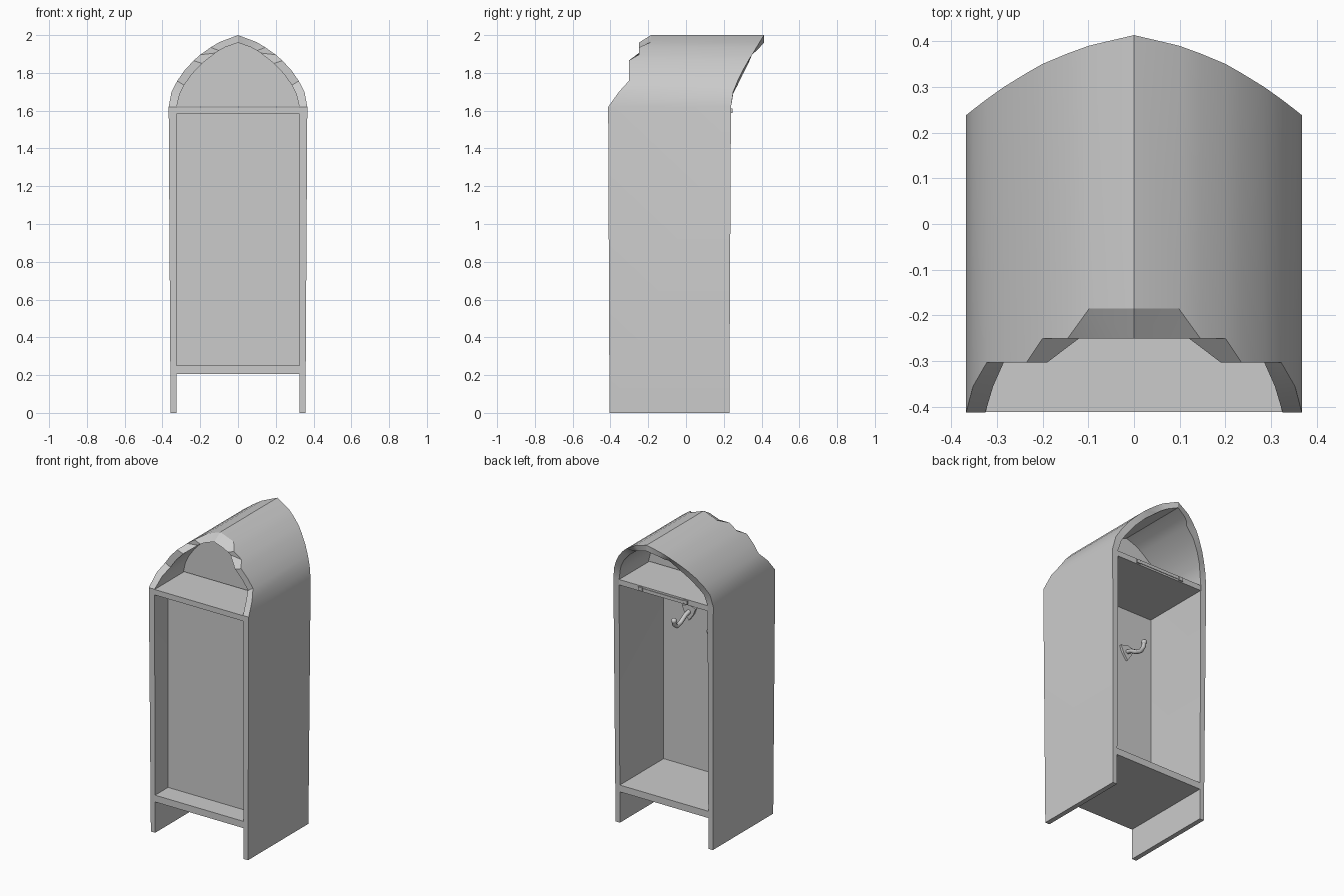
import bpy, bmesh, math
from mathutils import Vector

if "Cube" in bpy.data.objects:
    bpy.data.objects.remove(bpy.data.objects["Cube"])

# Half profile of the shell, from foot to apex:
# outer x, outer z, inner x, inner z, outer front y, inner front y, back y
STATIONS = [
    (0.357, 0.000, 0.325, 0.000, -0.405, -0.405, 0.229),
    (0.367, 1.620, 0.325, 1.620, -0.412, -0.412, 0.238),
    (0.352, 1.700, 0.308, 1.690, -0.355, -0.355, 0.250),
    (0.322, 1.757, 0.285, 1.735, -0.303, -0.303, 0.273),
    (0.284, 1.812, 0.245, 1.792, -0.303, -0.303, 0.300),
    (0.235, 1.865, 0.190, 1.850, -0.303, -0.303, 0.330),
    (0.200, 1.896, 0.120, 1.905, -0.250, -0.250, 0.350),
    (0.145, 1.935, 0.100, 1.918, -0.250, -0.250, 0.373),
    (0.098, 1.963, 0.070, 1.935, -0.185, -0.250, 0.390),
    (0.000, 2.000, 0.000, 1.960, -0.185, -0.250, 0.413),
]


def finish(name, bm, smooth=None):
    bmesh.ops.recalc_face_normals(bm, faces=bm.faces)
    me = bpy.data.meshes.new(name)
    bm.to_mesh(me)
    bm.free()
    ob = bpy.data.objects.new(name, me)
    bpy.context.collection.objects.link(ob)
    if smooth:
        bpy.ops.object.select_all(action='DESELECT')
        ob.select_set(True)
        bpy.context.view_layer.objects.active = ob
        bpy.ops.object.shade_smooth_by_angle(angle=math.radians(smooth))
    return ob


def box(name, x0, x1, y0, y1, z0, z1):
    bm = bmesh.new()
    bmesh.ops.create_cube(bm, size=1)
    for v in bm.verts:
        v.co = ((x0 + x1) / 2 + v.co.x * (x1 - x0),
                (y0 + y1) / 2 + v.co.y * (y1 - y0),
                (z0 + z1) / 2 + v.co.z * (z1 - z0))
    return finish(name, bm)


def prism(name, outline, y0, y1):
    """Extrude an x-z outline along y."""
    bm = bmesh.new()
    f = bm.faces.new([bm.verts.new((x, y0, z)) for x, z in outline])
    r = bmesh.ops.extrude_face_region(bm, geom=[f])
    verts = [g for g in r['geom'] if isinstance(g, bmesh.types.BMVert)]
    bmesh.ops.translate(bm, verts=verts, vec=(0, y1 - y0, 0))
    return finish(name, bm)


# Side walls and pointed roof with broken front edge
bm = bmesh.new()
full = [(1, s) for s in STATIONS] + [(-1, s) for s in reversed(STATIONS[:-1])]
rings = []
for m, (ox, oz, ix, iz, fo, fi, b) in full:
    rings.append([bm.verts.new(p) for p in (
        (m * ox, fo, oz), (m * ox, b, oz), (m * ix, b, iz), (m * ix, fi, iz))])
for r, q in zip(rings, rings[1:]):
    for i in range(4):
        j = (i + 1) % 4
        bm.faces.new((r[i], r[j], q[j], q[i]))
bm.faces.new(rings[0])
bm.faces.new(rings[-1])
finish("shell", bm, 25)

# Shelves
box("bottom_shelf", -0.327, 0.327, -0.406, 0.230, 0.205, 0.250)
box("top_shelf", -0.327, 0.327, -0.411, 0.237, 1.582, 1.618)

# Partition panels
box("main_panel", -0.327, 0.327, -0.270, -0.230, 0.245, 1.585)
arch = [(m * (s[2] + 0.004), s[3] + 0.003) for m, s in full[1:-1]]
prism("arch_panel", arch, -0.110, -0.070)

# Rear catch on the upper shelf edge
box("catch_bar", -0.165, 0.165, 0.236, 0.241, 1.594, 1.606)
for x in (-0.165, 0.165):
    box("catch_tab", x - 0.015, x + 0.015, 0.232, 0.246, 1.588, 1.612)

# Coat hooks on the back of the main panel
for x in (-0.13, 0.13):
    prism("hook_plate", [(x - 0.05, 1.315), (x, 1.33), (x + 0.05, 1.315),
                         (x + 0.032, 1.27), (x, 1.225), (x - 0.032, 1.27)],
          -0.232, -0.215)
    cu = bpy.data.curves.new("hook_arm", 'CURVE')
    cu.dimensions = '3D'
    cu.bevel_depth = 0.014
    cu.bevel_resolution = 2
    cu.use_fill_caps = True
    path = [(-0.222, 1.285), (-0.18, 1.275), (-0.13, 1.245), (-0.09, 1.235),
            (-0.065, 1.255), (-0.060, 1.28)]
    sp = cu.splines.new('POLY')
    sp.points.add(len(path) - 1)
    for p, (y, z) in zip(sp.points, path):
        p.co = (x, y, z, 1)
    bpy.context.collection.objects.link(bpy.data.objects.new("hook_arm", cu))
    bm = bmesh.new()
    bmesh.ops.create_uvsphere(bm, u_segments=12, v_segments=8, radius=0.018)
    bmesh.ops.translate(bm, verts=bm.verts, vec=Vector((x, -0.060, 1.282)))
    finish("hook_tip", bm, 40)
